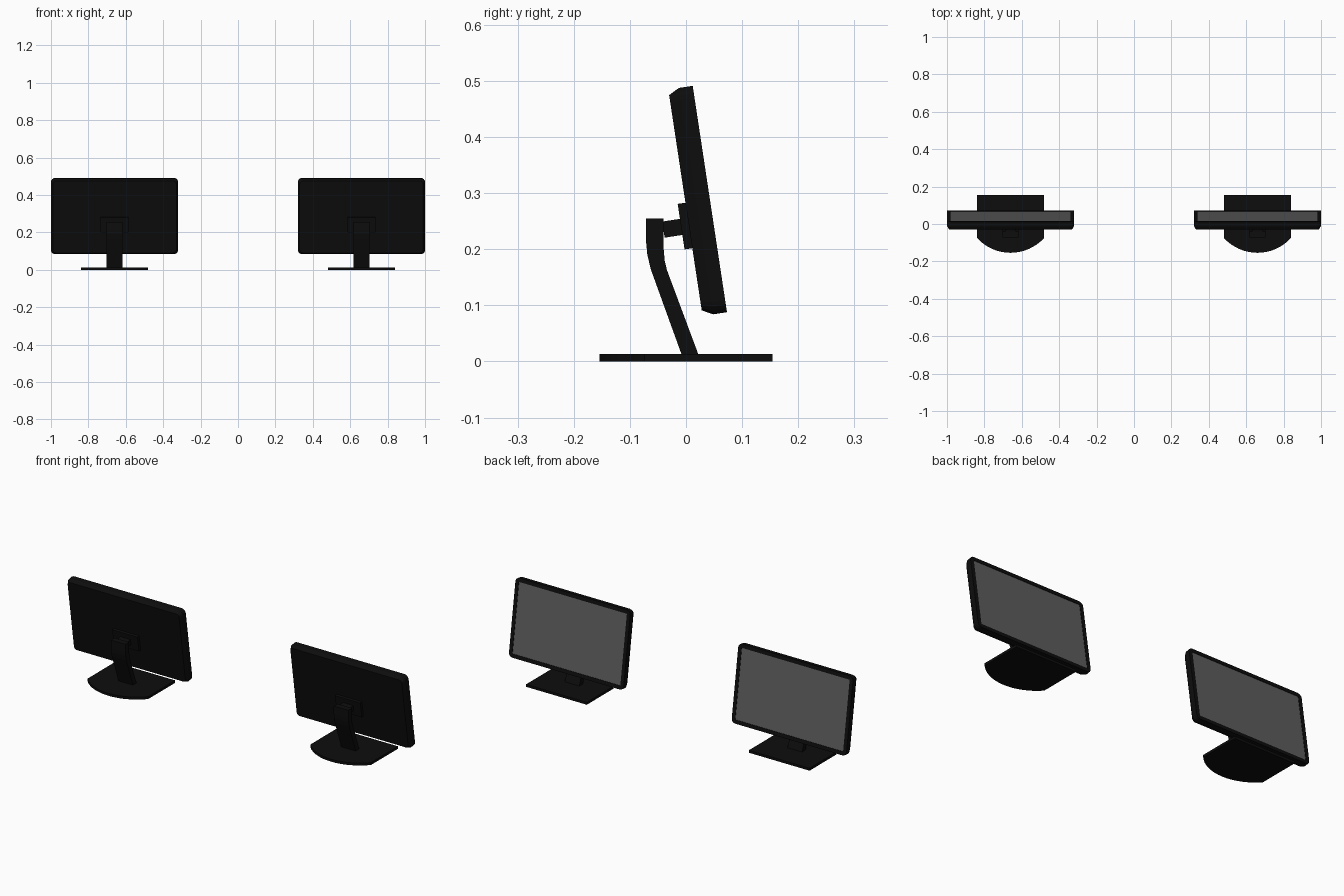
import bpy, bmesh
from math import sin, cos, pi, atan2
from mathutils import Matrix, Vector

if "Cube" in bpy.data.objects:
    bpy.data.objects.remove(bpy.data.objects["Cube"])


def material(name, v):
    m = bpy.data.materials.new(name)
    m.diffuse_color = (v, v, v, 1)
    m.use_nodes = True
    m.node_tree.nodes["Principled BSDF"].inputs["Base Color"].default_value = m.diffuse_color
    return m


black = material("black_plastic", 0.004)
grey = material("screen_grey", 0.11)


def loft(name, loops, mat, matrix, cap_start=True, cap_end=True):
    """Skin a stack of closed loops into one object."""
    bm = bmesh.new()
    rings = [[bm.verts.new(p) for p in loop] for loop in loops]
    for a, b in zip(rings, rings[1:]):
        for i in range(len(a)):
            j = (i + 1) % len(a)
            bm.faces.new((a[i], a[j], b[j], b[i]))
    if cap_start:
        bm.faces.new(rings[0][::-1])
    if cap_end:
        bm.faces.new(rings[-1])
    if len(loops) > 1:
        bmesh.ops.recalc_face_normals(bm, faces=bm.faces)
    me = bpy.data.meshes.new(name)
    bm.to_mesh(me)
    bm.free()
    ob = bpy.data.objects.new(name, me)
    me.materials.append(mat)
    ob.matrix_world = matrix
    bpy.context.collection.objects.link(ob)
    return ob


def round_rect(w, h, r, d, n=4):
    """Rounded rectangle (half sizes w, h) in the local xz plane at depth d."""
    pts = []
    for k, (sx, sz) in enumerate([(1, 1), (-1, 1), (-1, -1), (1, -1)]):
        for i in range(n + 1):
            a = (k + i / n) * pi / 2
            pts.append((sx * (w - r) + r * cos(a), d, sz * (h - r) + r * sin(a)))
    return pts


def rect(w, z0, z1, d):
    return [(-w, d, z0), (w, d, z0), (w, d, z1), (-w, d, z1)]


# neck side profile (y, z)
neck = [(-0.007, 0.010), (0.023, 0.010), (-0.034, 0.163), (-0.038, 0.180),
        (-0.040, 0.203), (-0.040, 0.255), (-0.071, 0.255), (-0.071, 0.212),
        (-0.069, 0.191), (-0.063, 0.165)]

# base outline: straight back and sides, bowed on the -y side
R, hw, back, bow = 0.2425, 0.18, 0.154, -0.154
half = atan2(hw, R - 0.08)
base = [(hw, back), (-hw, back)]
for i in range(17):
    a = -half + 2 * half * i / 16
    base.append((R * sin(a), bow + R - R * cos(a)))

tilt = Matrix.Rotation(atan2(0.061, 0.403), 4, 'X')
for side, x in (("left", -0.66), ("right", 0.66)):
    stand = Matrix.Translation((x, 0, 0))
    head = Matrix.Translation((x, 0.0425, 0.2895)) @ tilt

    # base and neck
    loft(side + "_base", [[(p, q, z) for p, q in base] for z in (0, 0.013)], black, stand)
    loft(side + "_neck", [[(w, p, q) for p, q in neck] for w in (-0.043, 0.043)], black, stand)

    # tilting head: hinge arm, mounting plate, panel housing, screen
    loft(side + "_hinge_arm", [rect(0.03, -0.056, -0.027, d) for d in (-0.09, -0.05)], black, head)
    loft(side + "_mount_plate", [rect(0.075, -0.082, 0, d) for d in (-0.058, -0.042)], black, head)
    loft(side + "_housing", [
        round_rect(0.33, 0.194, 0.016, -0.044),
        round_rect(0.34, 0.204, 0.022, -0.025),
        round_rect(0.34, 0.204, 0.022, 0),
        round_rect(0.32, 0.184, 0.002, 0),
        round_rect(0.32, 0.184, 0.002, -0.002)], black, head, cap_end=False)
    loft(side + "_screen", [rect(0.32, -0.184, 0.184, -0.002)[::-1]], grey, head, cap_start=False)
